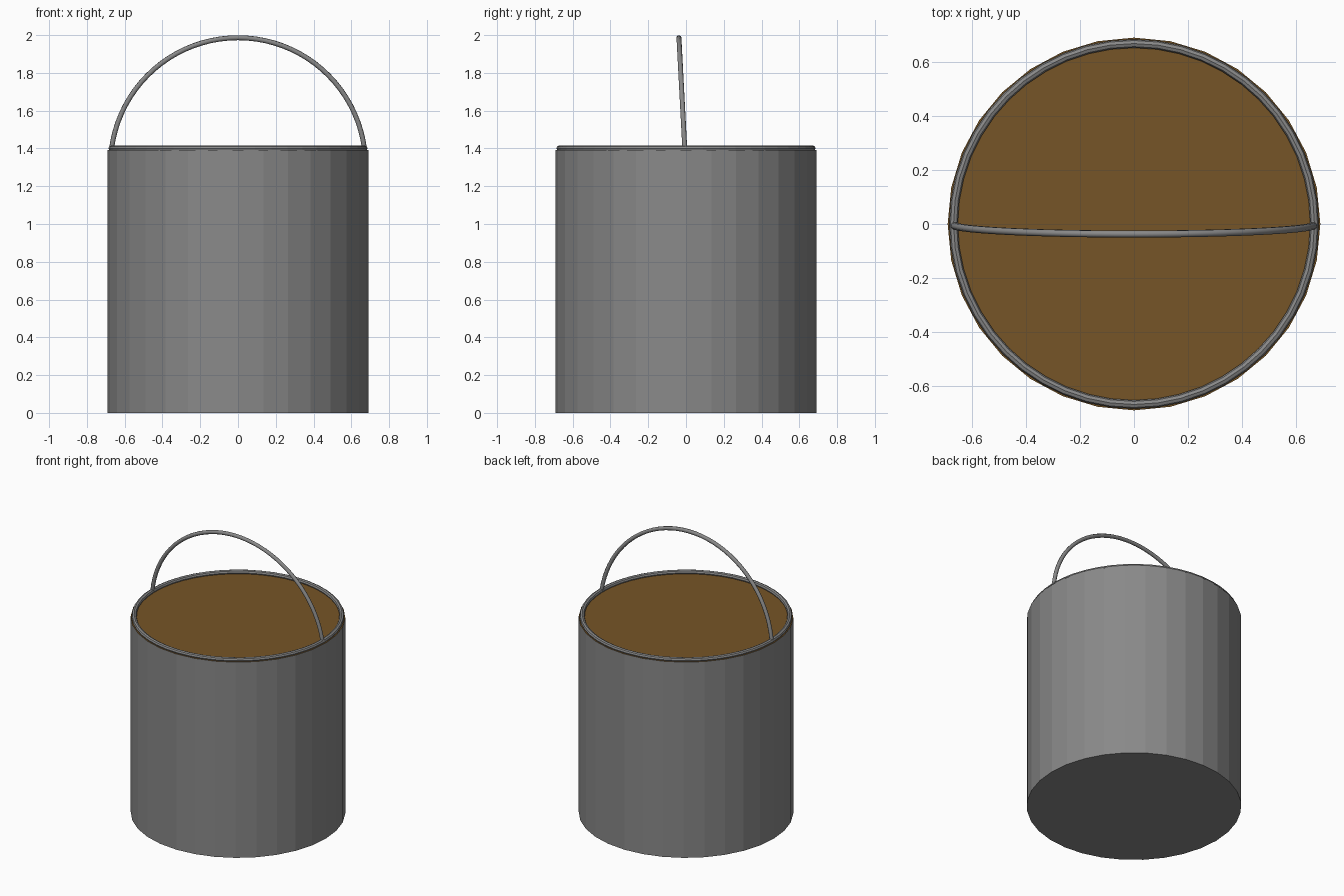
import bpy, bmesh, math

if "Cube" in bpy.data.objects:
    bpy.data.objects.remove(bpy.data.objects["Cube"])

SIDES, RADIUS, TOP = 32, 0.692, 1.392


def material(name, rgb):
    mat = bpy.data.materials.new(name)
    mat.diffuse_color = (*rgb, 1)
    mat.use_nodes = True
    mat.node_tree.nodes["Principled BSDF"].inputs["Base Color"].default_value = mat.diffuse_color
    return mat


def add_mesh(name, bm, mat):
    mesh = bpy.data.meshes.new(name)
    bm.to_mesh(mesh)
    bm.free()
    mesh.materials.append(mat)
    obj = bpy.data.objects.new(name, mesh)
    bpy.context.collection.objects.link(obj)
    return obj


steel = material("dark_steel", (0.25, 0.25, 0.25))
brown = material("brown", (0.18, 0.09, 0.02))

# Flat-faceted pail wall with closed floor and open top
bm = bmesh.new()
bmesh.ops.create_cone(bm, cap_ends=True, segments=SIDES, radius1=RADIUS,
                      radius2=RADIUS, depth=TOP)
bmesh.ops.translate(bm, verts=bm.verts, vec=(0, 0, TOP / 2))
top_faces = [f for f in bm.faces if f.normal.z > 0.9]
bmesh.ops.delete(bm, geom=top_faces, context='FACES_ONLY')
add_mesh("bucket_body", bm, steel)

# Brown contents, level with the top of the wall
bm = bmesh.new()
bmesh.ops.create_circle(bm, cap_ends=True, segments=SIDES, radius=RADIUS)
bmesh.ops.translate(bm, verts=bm.verts, vec=(0, 0, TOP))
add_mesh("contents", bm, brown)

# Faceted rim ring
bpy.ops.mesh.primitive_torus_add(major_radius=0.67, minor_radius=0.016,
                                 major_segments=48, minor_segments=8,
                                 location=(0, 0, 1.4))
rim = bpy.context.object
rim.name = "rim"
rim.data.materials.append(steel)

# Wire handle: circular arc leaning slightly to the front
ARC_R, ARC_Z, LEAN, STEPS = 0.675, 1.312, math.radians(3.0), 40
start = math.asin((1.402 - ARC_Z) / ARC_R)
curve = bpy.data.curves.new("handle", 'CURVE')
curve.dimensions = '3D'
curve.bevel_depth = 0.0135
curve.bevel_resolution = 2
curve.use_fill_caps = True
curve.materials.append(steel)
spline = curve.splines.new('POLY')
spline.points.add(STEPS)
for i, point in enumerate(spline.points):
    a = start + (math.pi - 2 * start) * i / STEPS
    h = ARC_R * math.sin(a)
    point.co = (ARC_R * math.cos(a), -h * math.sin(LEAN) - 0.002,
                ARC_Z + h * math.cos(LEAN), 1)
spline.use_smooth = True
bpy.context.collection.objects.link(bpy.data.objects.new("handle", curve))
